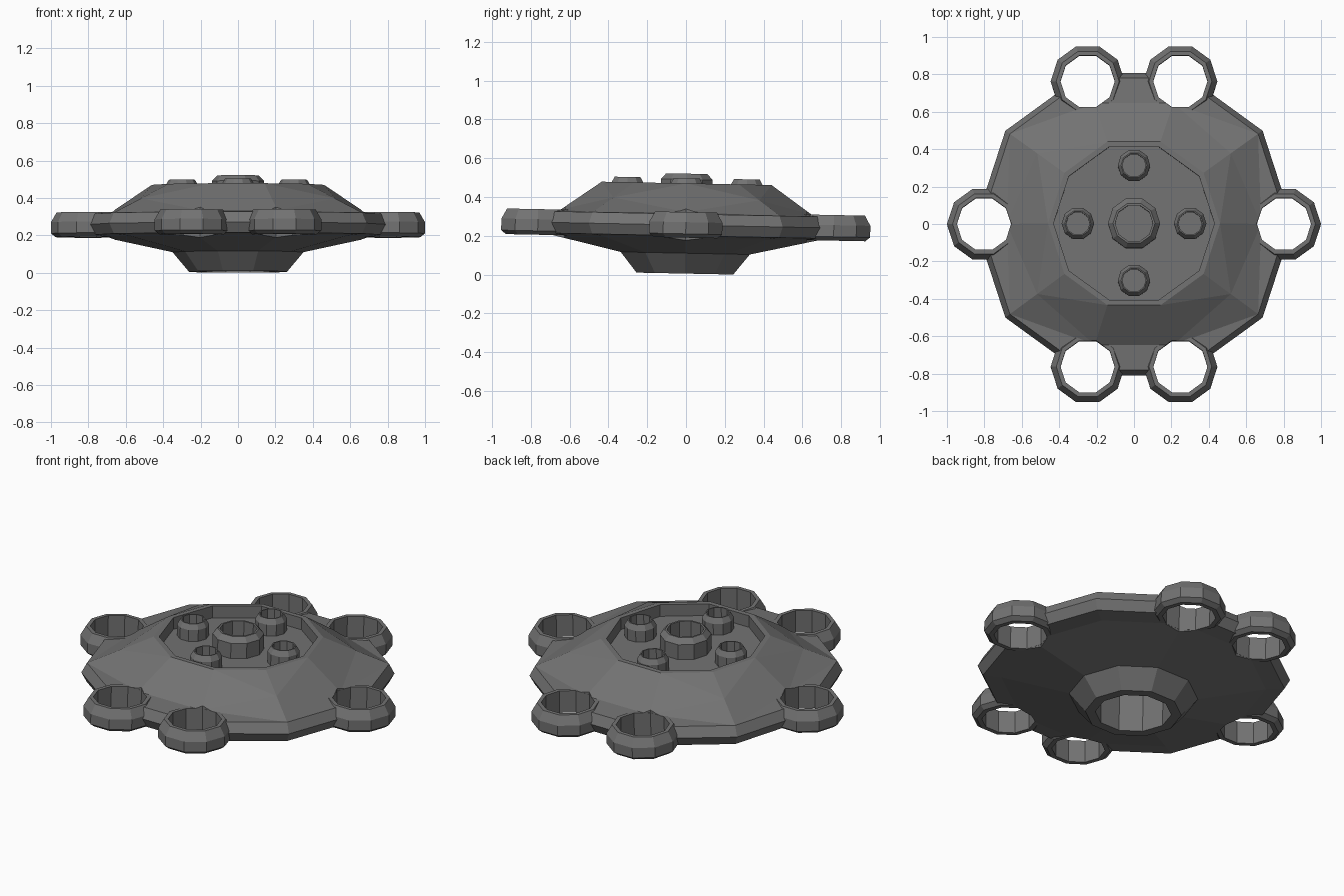
import bpy, bmesh
from math import sin, cos, radians
from mathutils import Matrix

if "Cube" in bpy.data.objects:
    bpy.data.objects.remove(bpy.data.objects["Cube"])

SIDES = 10
# The whole craft leans very slightly
TILT = Matrix.Translation((0, -0.006, 0)) @ Matrix.Rotation(-0.02, 4, 'X')

dark = bpy.data.materials.new("dark_hull")
dark.diffuse_color = (0.17, 0.17, 0.17, 1)
dark.use_nodes = True
dark.node_tree.nodes["Principled BSDF"].inputs["Base Color"].default_value = dark.diffuse_color


def lathe(bm, profiles, centre=(0, 0), closed=False):
    """Spin a (radius, z) profile in flat steps; profiles(k) gives it per step."""
    loops = []
    for k in range(SIDES):
        a = radians(360 / SIDES * k)
        loops.append([bm.verts.new((centre[0] + r * cos(a), centre[1] + r * sin(a), z))
                      for r, z in profiles(k)])
    n = len(loops[0])
    for k in range(SIDES):
        p, q = loops[k], loops[(k + 1) % SIDES]
        for i in range(n if closed else n - 1):
            j = (i + 1) % n
            bm.faces.new((p[i], q[i], q[j], p[j]))
    if not closed:
        bm.faces.new([l[0] for l in reversed(loops)])
        bm.faces.new([l[-1] for l in loops])


def finish(bm, name):
    bmesh.ops.triangulate(bm, faces=[f for f in bm.faces if len(f.verts) == 4])
    bmesh.ops.recalc_face_normals(bm, faces=bm.faces)
    bm.transform(TILT)
    mesh = bpy.data.meshes.new(name)
    bm.to_mesh(mesh)
    bm.free()
    mesh.materials.append(dark)
    ob = bpy.data.objects.new(name, mesh)
    bpy.context.collection.objects.link(ob)
    return ob


# Six pod rings around the rim
POD_STEPS = (0, 2, 3, 5, 7, 8)
pods = [(0.802 * cos(radians(36 * k)), 0.802 * sin(radians(36 * k))) for k in POD_STEPS]


# Saucer hull: bottom cavity, skirt, rim, dome and recessed deck
def hull_profile(k):
    shoulder = (0.68, 0.322) if k in POD_STEPS else (0.64, 0.39)
    return [(0.207, 0.28), (0.207, 0.005), (0.262, 0.005), (0.35, 0.11), (0.72, 0.19),
            (0.82, 0.20), (0.85, 0.255), (0.82, 0.312), shoulder,
            (0.46, 0.47), (0.43, 0.47), (0.43, 0.40)]


bm = bmesh.new()
lathe(bm, hull_profile)
hull = finish(bm, "saucer_hull")

# Hidden cutter for the through holes
bm = bmesh.new()
for c in pods:
    lathe(bm, lambda k: [(0.146, 0.0), (0.146, 0.6)], c)
cutter = finish(bm, "pod_hole_cutter")
cutter.hide_render = True
cutter.hide_viewport = True
cut = hull.modifiers.new("pod_holes", 'BOOLEAN')
cut.operation = 'DIFFERENCE'
cut.solver = 'EXACT'
cut.object = cutter

# Pod ring walls
for i, c in enumerate(pods):
    bm = bmesh.new()
    lathe(bm, lambda k: [(0.145, 0.19), (0.172, 0.19), (0.198, 0.21), (0.198, 0.27),
                         (0.168, 0.322), (0.145, 0.322)], c, closed=True)
    finish(bm, f"pod_ring_{i + 1}")


# Open-topped deck ports: one large, four small
def port(name, c, r, top):
    bm = bmesh.new()
    lathe(bm, lambda k: [(r, 0.395), (r, top - 0.03), (r * 0.8, top),
                         (r * 0.72, top), (r * 0.72, 0.405)], c)
    finish(bm, name)


port("centre_port", (0, 0), 0.14, 0.52)
for i, c in enumerate([(0.3, 0), (0, 0.31), (-0.3, 0), (0, -0.305)]):
    port(f"small_port_{i + 1}", c, 0.087, 0.497)
